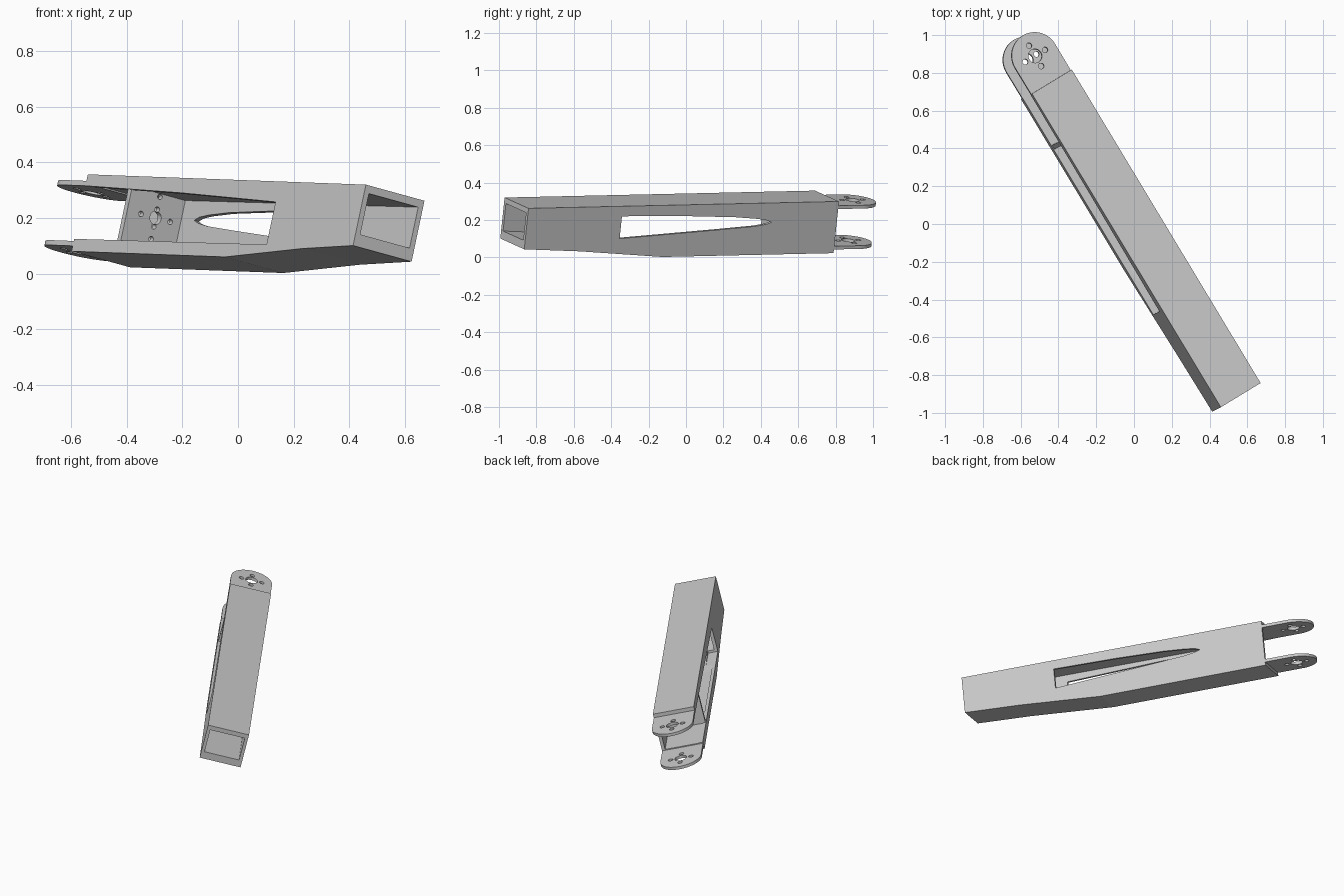
import bpy, bmesh, math
from mathutils import Matrix, Vector

cube = bpy.data.objects.get("Cube")
if cube:
    bpy.data.objects.remove(cube, do_unlink=True)

grey = bpy.data.materials.new("plain_grey")
grey.use_nodes = True
GREY = (0.6, 0.6, 0.6, 1)
grey.diffuse_color = GREY
grey.node_tree.nodes["Principled BSDF"].inputs["Base Color"].default_value = GREY

# Link frame: local x across the beam, y along it, z up from its top face
along = Vector((-1.0, 1.66, 0.037)).normalized()
across = Vector((0.21, 0.13, -0.058))
across = (across - along * across.dot(along)).normalized()
up = across.cross(along)
FRAME = Matrix((across, along, up)).transposed().to_4x4()
FRAME.translation = Vector((0.46, -0.97, 0.32))

WIDTH = 0.253
MID = WIDTH / 2
LENGTH = 1.938
PIVOT = 2.1


def prism(name, points, a, b, place):
    """Extrude a 2D outline from a to b; place maps (p, q, depth) to local space."""
    bm = bmesh.new()
    low = [bm.verts.new(place(p, q, a)) for p, q in points]
    high = [bm.verts.new(place(p, q, b)) for p, q in points]
    bm.faces.new(low)
    bm.faces.new(high[::-1])
    n = len(points)
    for i in range(n):
        j = (i + 1) % n
        bm.faces.new((low[i], high[i], high[j], low[j]))
    bmesh.ops.recalc_face_normals(bm, faces=bm.faces)
    mesh = bpy.data.meshes.new(name)
    bm.to_mesh(mesh)
    bm.free()
    mesh.materials.append(grey)
    ob = bpy.data.objects.new(name, mesh)
    ob.matrix_world = FRAME
    bpy.context.collection.objects.link(ob)
    return ob


def side(p, q, d):      # outline (along, depth below top), extruded across
    return (d, p, -q)


def plan(p, q, d):      # outline (across, along), extruded downward
    return (p, q, -d)


def section(p, q, d):   # outline (across, depth below top), extruded along
    return (p, d, -q)


def circle(x, y, r, n=24):
    return [(x + r * math.cos(math.tau * i / n), y + r * math.sin(math.tau * i / n))
            for i in range(n)]


def cut(target, cutters):
    for c in cutters:
        c.hide_render = True
        mod = target.modifiers.new("cut", 'BOOLEAN')
        mod.operation = 'DIFFERENCE'
        mod.solver = 'EXACT'
        mod.object = c
    bpy.context.view_layer.update()
    mesh = bpy.data.meshes.new_from_object(
        target.evaluated_get(bpy.context.evaluated_depsgraph_get()))
    target.modifiers.clear()
    target.data = mesh
    for c in cutters:
        bpy.data.objects.remove(c, do_unlink=True)


# Hollow beam with a bellied underside
beam = prism("beam", [(0, 0), (LENGTH, 0), (LENGTH, 0.284), (0.87, 0.284),
                      (0.35, 0.243), (0, 0.225)], 0, WIDTH, side)
cavity = prism("cavity_cutter", [(-0.1, 0.028), (2.1, 0.038), (2.1, 0.24), (0.87, 0.24),
                                 (0.35, 0.198), (-0.1, 0.174)], 0.02, WIDTH - 0.02, side)
# Open bay on one side, running out through the fork end
bay = prism("bay_cutter", [(0.6, 0.0755), (1.27, 0.055), (2.1, 0.039), (2.1, 0.239),
                           (0.6, 0.233)], -0.1, 0.06, side)
# Tapered window with a rounded tip on the other side
window = prism("window_cutter", [(0.59, 0.055), (0.99, 0.062), (1.3, 0.074), (1.44, 0.086),
                                 (1.5, 0.095), (1.53, 0.107), (1.5, 0.117), (1.43, 0.127),
                                 (1.2, 0.142), (0.59, 0.178)], WIDTH - 0.06, WIDTH + 0.1, side)
cut(beam, [cavity, bay, window])

# Motor bulkhead with its bolt holes
bulkhead = prism("bulkhead", [(0.004, 0.03), (WIDTH - 0.01, 0.03),
                              (WIDTH - 0.01, 0.25), (0.004, 0.25)], 1.62, 1.645, section)
bolts = [(0.063, 0), (-0.063, 0), (0, 0.031), (0, -0.031), (0, 0.078), (0, -0.078)]
holes = [prism("hole_cutter", circle(MID, 0.125, 0.024), 1.5, 1.8, section)]
holes += [prism("hole_cutter", circle(MID + x, 0.125 + y, 0.01, 16), 1.5, 1.8, section)
          for x, y in bolts]
cut(bulkhead, holes)

# Pair of round-ended fork ears
arc = [(MID + MID * math.cos(math.pi * i / 32), PIVOT + MID * math.sin(math.pi * i / 32))
       for i in range(33)]
for name, top, bottom in (("upper_ear", 0.024, 0.042), ("lower_ear", 0.246, 0.264)):
    ear = prism(name, [(0.001, 1.88), (WIDTH - 0.001, 1.88)] + arc, top, bottom, plan)
    holes = [prism("hole_cutter", circle(MID, PIVOT, 0.037), top - 0.1, bottom + 0.1, plan)]
    for k in range(4):
        a = k * math.pi / 2
        holes.append(prism("hole_cutter", circle(MID + 0.063 * math.cos(a),
                                                 PIVOT + 0.063 * math.sin(a), 0.015, 16),
                           top - 0.1, bottom + 0.1, plan))
    cut(ear, holes)
